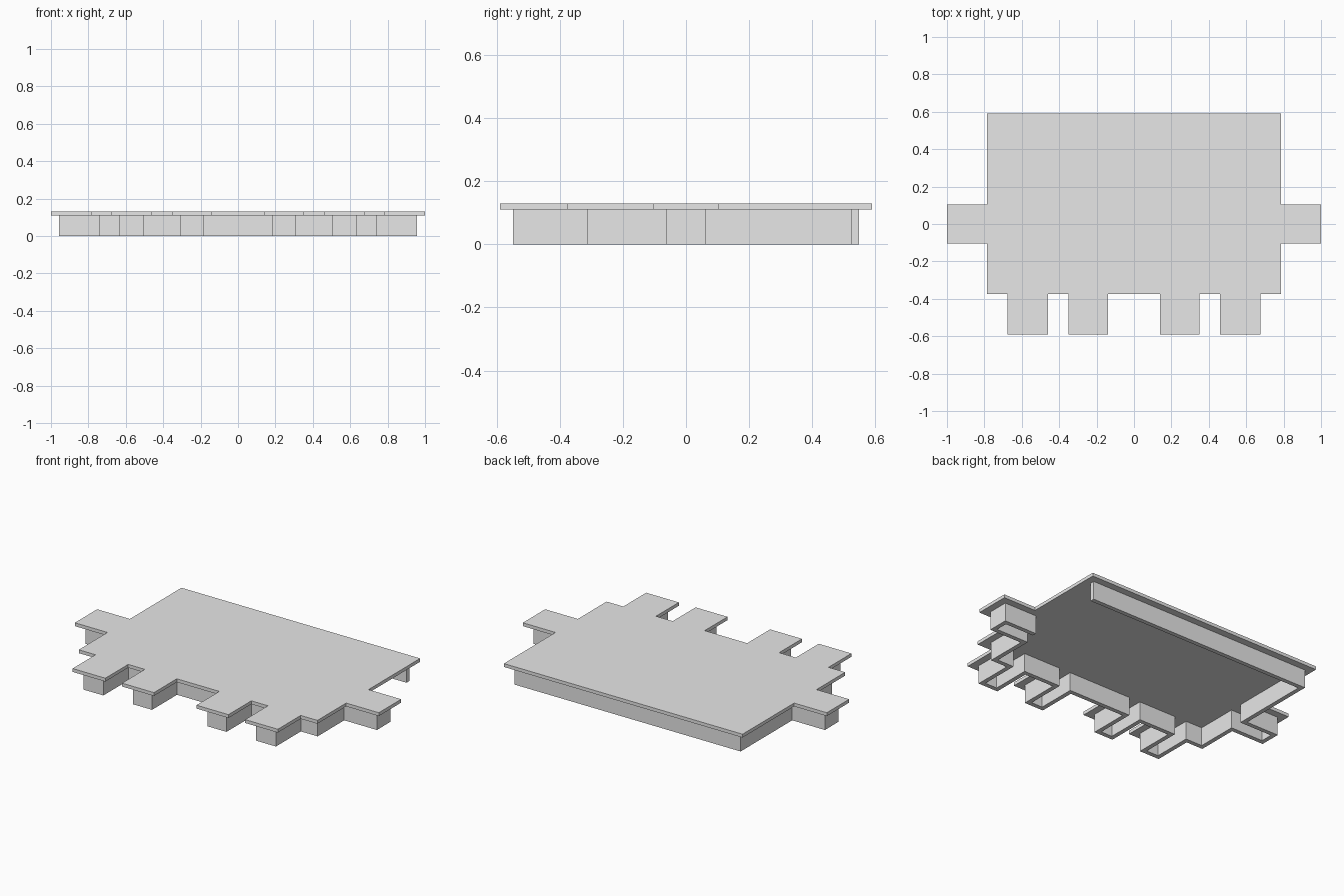
import bpy
import bmesh
from mathutils import Vector

if "Cube" in bpy.data.objects:
    bpy.data.objects.remove(bpy.data.objects["Cube"])

PLATE_BOTTOM, PLATE_TOP = 0.11, 0.13
WALL = 0.026

grey = bpy.data.materials.new("light_grey")
grey.use_nodes = True
grey.diffuse_color = (0.8, 0.8, 0.8, 1)
grey.node_tree.nodes["Principled BSDF"].inputs["Base Color"].default_value = (0.8, 0.8, 0.8, 1)


def outline(inset, front):
    """Counter-clockwise tabbed outline, from the back left corner round to it again."""
    tip, back, side, arm = 0.59 - inset, 0.59 - inset, 0.785 - inset, 0.105 - inset
    half = []
    # two front tabs
    for inner, outer in ((0.14, 0.35), (0.46, 0.675)):
        a, b = inner + inset, outer - inset
        half += [(a, front), (a, -tip), (b, -tip), (b, front)]
    # shoulder, side tab and back corner
    half += [(side, front), (side, -arm), (1 - inset, -arm),
             (1 - inset, arm), (side, arm), (side, back)]
    mirrored = [(-x, y) for x, y in reversed(half)]
    return [Vector(p) for p in half[-1:] + mirrored + half[:-1]]


def finish(name, bm):
    bmesh.ops.recalc_face_normals(bm, faces=bm.faces)
    mesh = bpy.data.meshes.new(name)
    bm.to_mesh(mesh)
    bm.free()
    mesh.materials.append(grey)
    obj = bpy.data.objects.new(name, mesh)
    bpy.context.collection.objects.link(obj)


def extrude_up(bm, faces, height):
    geom = bmesh.ops.extrude_face_region(bm, geom=faces)["geom"]
    verts = [v for v in geom if isinstance(v, bmesh.types.BMVert)]
    bmesh.ops.translate(bm, verts=verts, vec=(0, 0, height))


# Top plate
bm = bmesh.new()
plate = bm.faces.new([bm.verts.new((p.x, p.y, PLATE_BOTTOM)) for p in outline(0, -0.375)])
extrude_up(bm, [plate], PLATE_TOP - PLATE_BOTTOM)
finish("top_plate", bm)

# Rim wall under the plate, open along the back of the left side
path = outline(0.042, -0.313)
normals = []
for p, q in zip(path, path[1:]):
    d = (q - p).normalized()
    normals.append(Vector((-d.y, d.x)))
bm = bmesh.new()
rows = []
for i, p in enumerate(path):
    # right-angled mitre: add the inward normals of both neighbouring segments
    shift = sum(normals[max(i - 1, 0):i + 1], Vector((0, 0)))
    q = p + shift * WALL
    rows.append([bm.verts.new((v.x, v.y, 0)) for v in (p, q)])
strip = [bm.faces.new((a[0], b[0], b[1], a[1])) for a, b in zip(rows, rows[1:])]
extrude_up(bm, strip, PLATE_BOTTOM)
finish("rim_wall", bm)
